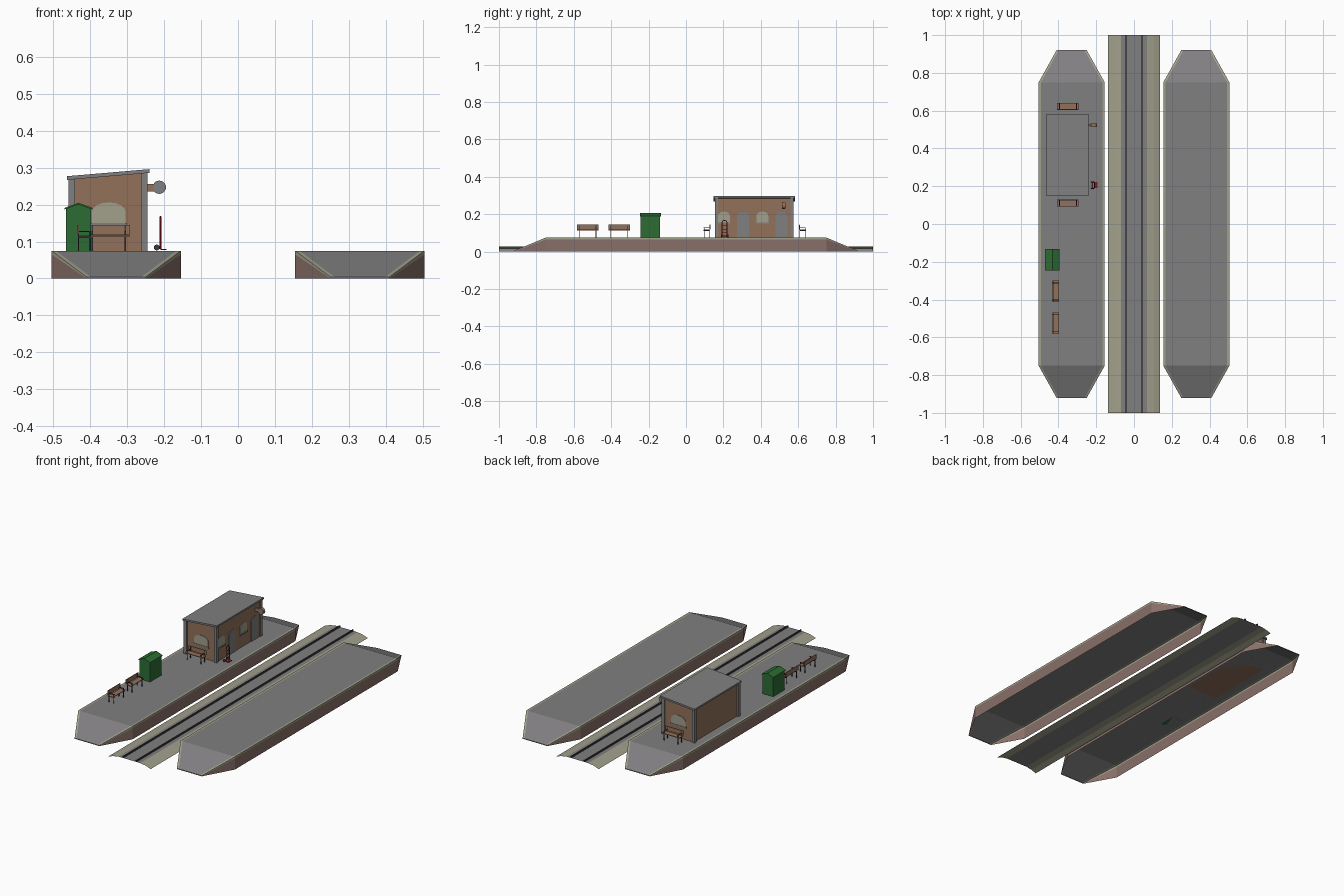
import bpy, math
from mathutils import Matrix

if "Cube" in bpy.data.objects:
    bpy.data.objects.remove(bpy.data.objects["Cube"])

def material(name, r, g, b):
    m = bpy.data.materials.new(name)
    m.diffuse_color = (r, g, b, 1)
    m.use_nodes = True
    m.node_tree.nodes["Principled BSDF"].inputs["Base Color"].default_value = m.diffuse_color
    return m

MATS = {
    'grey': material('paving grey', 0.22, 0.215, 0.22),
    'tan': material('pale stone', 0.36, 0.35, 0.26),
    'brick': material('platform brick', 0.25, 0.16, 0.14),
    'brown': material('wall brown', 0.29, 0.165, 0.105),
    'green': material('shed green', 0.025, 0.15, 0.034),
    'red': material('trolley red', 0.28, 0.008, 0.014),
    'dark': material('dark iron', 0.05, 0.042, 0.042),
}

def mesh(name, verts, faces, colours):
    """Mesh object with one colour name per face."""
    me = bpy.data.meshes.new(name)
    me.from_pydata(verts, [], faces)
    used = list(dict.fromkeys(colours))
    for c in used:
        me.materials.append(MATS[c])
    for p, c in zip(me.polygons, colours):
        p.material_index = used.index(c)
    ob = bpy.data.objects.new(name, me)
    bpy.context.collection.objects.link(ob)
    return ob

def boxes(name, parts):
    """Several boxes (x0,x1,y0,y1,z0,z1,colour) in one object."""
    V, F, C = [], [], []
    for x0, x1, y0, y1, z0, z1, c in parts:
        n = len(V)
        V += [(x, y, z) for z in (z0, z1) for x, y in ((x0, y0), (x1, y0), (x1, y1), (x0, y1))]
        F += [[n + i for i in f] for f in ((3, 2, 1, 0), (4, 5, 6, 7), (0, 1, 5, 4),
                                           (1, 2, 6, 5), (2, 3, 7, 6), (3, 0, 4, 7))]
        C += [c] * 6
    return mesh(name, V, F, C)

def prism(name, prof, a, b, to3d, colour):
    """Closed profile swept from a to b; to3d(u, v, t) gives the point."""
    n = len(prof)
    V = [to3d(u, v, t) for t in (a, b) for u, v in prof]
    F = [list(range(n))[::-1], list(range(n, 2 * n))]
    F += [[i, (i + 1) % n, n + (i + 1) % n, n + i] for i in range(n)]
    ob = mesh(name, V, F, [colour] * len(F))
    import bmesh
    bm = bmesh.new()
    bm.from_mesh(ob.data)
    bmesh.ops.recalc_face_normals(bm, faces=bm.faces)
    bm.to_mesh(ob.data)
    bm.free()
    return ob

along_x = lambda u, v, t: (t, u, v)
along_y = lambda u, v, t: (u, t, v)

# Platforms: open-bottomed shells with ramped, narrowed ends and pale edging
def platform(name, cx):
    V, F, C = [], [], []
    stations = [(-0.92, 0.08, 0.004), (-0.75, 0.175, 0.075), (0.75, 0.175, 0.075), (0.92, 0.08, 0.004)]
    for y, w, z in stations:
        low = max(z - 0.01, 0.0)
        row = [(-w, 0), (-w, low), (-w, z), (-w + 0.012, z)]
        row += [(-x, h) for x, h in row[::-1]]
        V += [(cx + x, y, h) for x, h in row]
    for k in range(3):
        for i, c in enumerate(('brick', 'tan', 'tan', 'grey', 'tan', 'tan', 'brick')):
            a = k * 8 + i
            F.append([a, a + 1, a + 9, a + 8][::-1])
            C.append(c)
    for k in (0, 24):
        F.append([k + i for i in ((0, 2, 5, 7) if k else (7, 5, 2, 0))])
        C.append('grey')
    mesh(name, V, F, C)

platform('left_platform', -0.33)
platform('right_platform', 0.33)

# Track bed and rails: open strips running the full length
def strip(name, prof, colour_at):
    n = len(prof)
    V = [(x, y, z) for y in (-1, 1) for x, z in prof]
    F = [[i, i + 1, n + i + 1, n + i][::-1] for i in range(n - 1)]
    F = [f[::-1] if V[f[0]][0] > 9 else f for f in F]
    ob = mesh(name, V, F, [colour_at((prof[i][0] + prof[i + 1][0]) / 2) for i in range(n - 1)])
    ob.data.flip_normals()
    return ob

half = [(-0.137, 0.0), (-0.105, 0.011), (-0.07, 0.017)]
strip('track_bed', half + [(-x, z) for x, z in half[::-1]],
      lambda x: 'tan' if abs(x) > 0.07 else 'grey')
for side, x in (('left', -0.043), ('right', 0.043)):
    strip(side + '_rail', [(x - 0.003, 0.017), (x - 0.003, 0.026), (x + 0.003, 0.026), (x + 0.003, 0.017)],
          lambda x: 'dark')

# Station building with a single-slope roof
G = 0.075
prism('station_walls', [(-0.448, G), (-0.252, G), (-0.252, 0.287), (-0.448, 0.27)], 0.163, 0.568, along_y, 'brown')
for i, x in enumerate((-0.459, -0.263)):
    for j, y in enumerate((0.154, 0.558)):
        top = 0.27 + i * 0.016
        boxes(f'corner_pillar_{i}{j}', [(x, x + 0.018, y, y + 0.018, G, top, 'grey')])
prism('roof', [(-0.463, 0.267), (-0.24, 0.286), (-0.24, 0.296), (-0.463, 0.277)], 0.148, 0.583, along_y, 'grey')

# Arched windows and doors as thin plates
def arch(c, w, z0, spring, rise):
    pts = [(c - w, z0), (c + w, z0)]
    return pts + [(c + w * math.cos(a * math.pi / 8), spring + rise * math.sin(a * math.pi / 8)) for a in range(9)]

for i, y in enumerate((0.203, 0.408)):
    prism(f'side_window_{i}', arch(y, 0.032, 0.155, 0.19, 0.024), -0.253, -0.249, along_x, 'tan')
    boxes(f'side_sill_{i}', [(-0.253, -0.247, y - 0.035, y + 0.035, 0.147, 0.155, 'grey')])
for i, y in enumerate((0.305, 0.51)):
    prism(f'door_{i}', arch(y, 0.032, G, 0.19, 0.022), -0.253, -0.249, along_x, 'grey')
for name, y, d in (('front', 0.163, -1), ('back', 0.568, 1)):
    ys = sorted((y - d * 0.001, y + d * 0.003))
    prism(name + '_window', arch(-0.35, 0.046, 0.15, 0.18, 0.026), ys[0], ys[1], along_y, 'tan')
    ys = sorted((y, y + d * 0.005))
    boxes(name + '_sill', [(-0.4, -0.3, ys[0], ys[1], 0.142, 0.15, 'grey')])

# Platform clock on a wall bracket
disc = lambda cx, cz, r, n: [(cx + r * math.cos(i * 2 * math.pi / n), cz + r * math.sin(i * 2 * math.pi / n)) for i in range(n)]
boxes('clock_bracket', [(-0.252, -0.225, 0.518, 0.526, 0.236, 0.256, 'brown')])
prism('clock_case', disc(-0.213, 0.247, 0.018, 20), 0.514, 0.53, along_y, 'brown')
for i, y in enumerate((0.5125, 0.53)):
    prism(f'clock_face_{i}', disc(-0.213, 0.247, 0.0165, 20), y, y + 0.0015, along_y, 'grey')

# Green lamp shed with a shallow gable
prism('shed', [(-0.466, G), (-0.398, G), (-0.398, 0.191), (-0.432, 0.202), (-0.466, 0.191)], -0.242, -0.138, along_y, 'green')
prism('shed_roof', [(-0.47, 0.187), (-0.432, 0.2), (-0.394, 0.187), (-0.394, 0.191), (-0.432, 0.205), (-0.47, 0.191)],
      -0.247, -0.133, along_y, 'green')

# Benches: timber slats on iron end frames
def bench(name, x, y, turn):
    parts = [(-0.057, 0.057, 0.006, 0.037, 0.113, 0.117, 'brown'),
             (-0.057, 0.057, 0.0, 0.004, 0.119, 0.145, 'brown')]
    for s in (-0.045, 0.045):
        parts += [(s - 0.002, s + 0.002, 0.002, 0.005, G, 0.143, 'dark'),
                  (s - 0.002, s + 0.002, 0.032, 0.035, G, 0.128, 'dark'),
                  (s - 0.002, s + 0.002, 0.002, 0.037, 0.109, 0.113, 'dark'),
                  (s - 0.002, s + 0.002, 0.004, 0.036, 0.126, 0.129, 'red')]
    ob = boxes(name, parts)
    ob.data.transform(Matrix.Translation((x, y, 0)) @ Matrix.Rotation(math.radians(turn), 4, 'Z'))

bench('bench_a', -0.435, -0.526, -90)
bench('bench_b', -0.435, -0.357, -90)
bench('bench_front', -0.35, 0.13, 180)
bench('bench_back', -0.35, 0.604, 0)

# Red luggage trolley: bent tube frame, cross bars, toe plate and wheels
def tube(name, pts, r, colour):
    cu = bpy.data.curves.new(name, 'CURVE')
    cu.dimensions = '3D'
    cu.bevel_depth, cu.bevel_resolution = r, 1
    sp = cu.splines.new('POLY')
    sp.points.add(len(pts) - 1)
    for p, q in zip(sp.points, pts):
        p.co = (*q, 1)
    cu.materials.append(MATS[colour])
    bpy.context.collection.objects.link(bpy.data.objects.new(name, cu))

X, Y = -0.21, 0.206
top = [(X, Y + 0.014 * math.cos(i * math.pi / 6), 0.153 + 0.014 * math.sin(i * math.pi / 6)) for i in range(7)]
tube('trolley_frame', [(X, Y + 0.014, 0.08)] + top + [(X, Y - 0.014, 0.08)], 0.0025, 'red')
for i, z in enumerate((0.1, 0.12, 0.14)):
    tube(f'trolley_bar_{i}', [(X, Y - 0.014, z), (X, Y + 0.014, z)], 0.002, 'red')
boxes('toe_plate', [(-0.21, -0.194, Y - 0.016, Y + 0.016, 0.077, 0.08, 'red')])
for i, y in enumerate((Y - 0.02, Y + 0.015)):
    prism(f'trolley_wheel_{i}', disc(-0.22, 0.084, 0.008, 12), y, y + 0.005, along_y, 'dark')
tube('trolley_axle', [(-0.22, Y - 0.018, 0.084), (-0.22, Y + 0.018, 0.084)], 0.0015, 'red')
